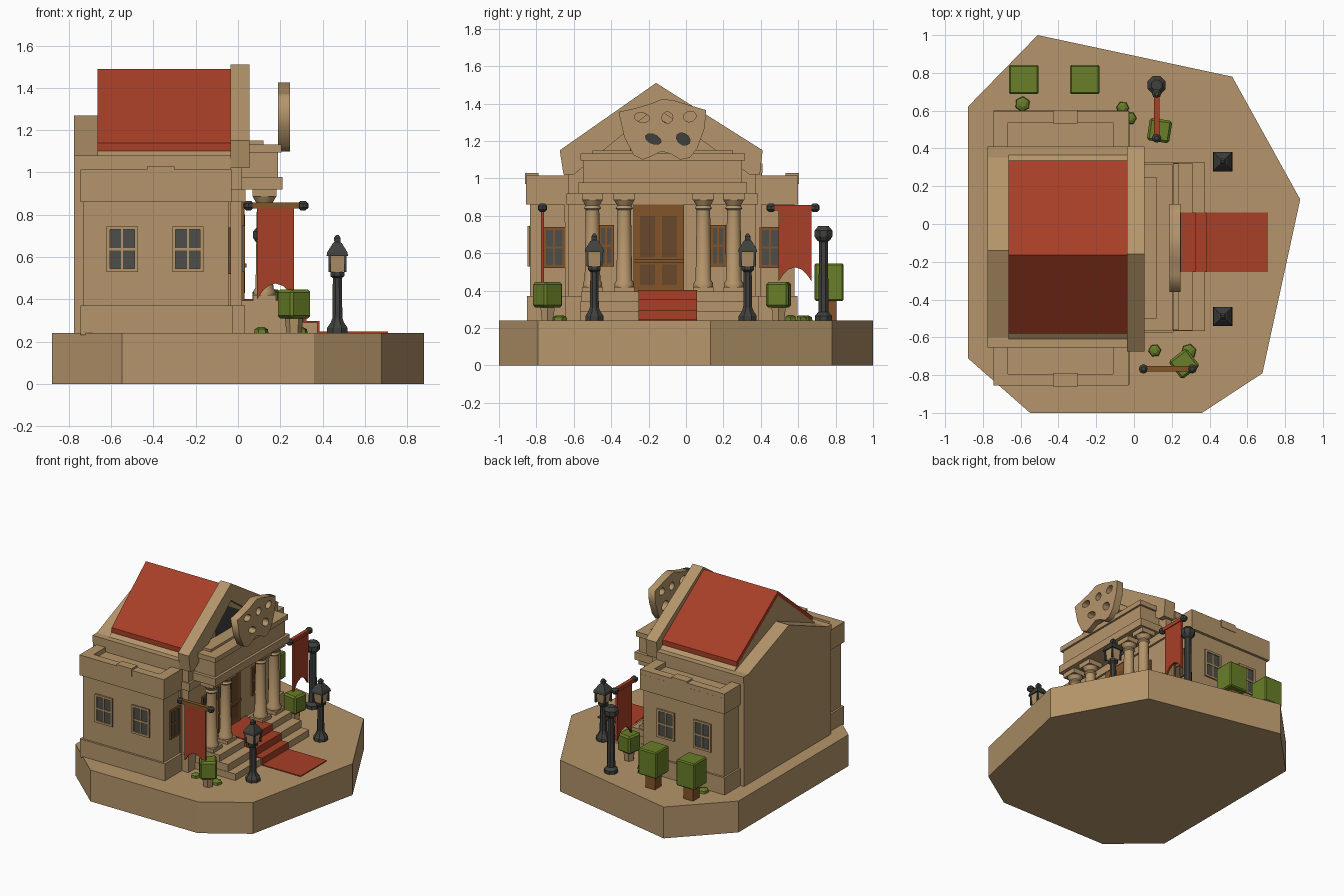
import bpy, bmesh, math
from mathutils import Matrix, Vector

if "Cube" in bpy.data.objects:
    bpy.data.objects.remove(bpy.data.objects["Cube"])

def mat(name, r, g, b):
    m = bpy.data.materials.new(name)
    m.diffuse_color = (r, g, b, 1)
    m.use_nodes = True
    m.node_tree.nodes["Principled BSDF"].inputs["Base Color"].default_value = m.diffuse_color
    return m

TAN = mat("sandstone", .46, .30, .145)
RED = mat("roof_red", .39, .05, .02)
GREEN = mat("leaf_green", .14, .21, .02)
IRON = mat("dark_iron", .05, .05, .047)
GLASS = mat("window_grey", .075, .075, .065)
BROWN = mat("door_brown", .23, .09, .022)
DKBROWN = mat("panel_brown", .14, .065, .025)
C = -.128  # y of the building's middle

def finish(name, bm, m, smooth=False):
    bmesh.ops.recalc_face_normals(bm, faces=bm.faces)
    me = bpy.data.meshes.new(name)
    bm.to_mesh(me)
    bm.free()
    me.materials.append(m)
    o = bpy.data.objects.new(name, me)
    bpy.context.collection.objects.link(o)
    if smooth:
        bpy.ops.object.select_all(action='DESELECT')
        o.select_set(True)
        bpy.context.view_layer.objects.active = o
        bpy.ops.object.shade_smooth_by_angle(angle=math.radians(40))
    return o

def box(name, x0, x1, y0, y1, z0, z1, m=TAN, rot=0, bevel=0):
    bm = bmesh.new()
    bmesh.ops.create_cube(bm, size=1)
    if bevel:
        bmesh.ops.scale(bm, vec=(x1 - x0, y1 - y0, z1 - z0), verts=bm.verts)
        bmesh.ops.bevel(bm, geom=bm.edges[:], offset=bevel, segments=1, affect='EDGES')
    else:
        bmesh.ops.scale(bm, vec=(x1 - x0, y1 - y0, z1 - z0), verts=bm.verts)
    bmesh.ops.rotate(bm, matrix=Matrix.Rotation(rot, 3, 'Z'), verts=bm.verts)
    bmesh.ops.translate(bm, vec=((x0 + x1) / 2, (y0 + y1) / 2, (z0 + z1) / 2), verts=bm.verts)
    return finish(name, bm, m)

def prism(name, pts, a, b, axis='x', m=TAN):
    """Extrude a flat outline from a to b along an axis."""
    place = {'x': lambda p: (a, *p), 'y': lambda p: (p[0], a, p[1]), 'z': lambda p: (*p, a)}[axis]
    d = Vector([(b - a) * (axis == k) for k in 'xyz'])
    bm = bmesh.new()
    f = bm.faces.new([bm.verts.new(place(p)) for p in pts])
    r = bmesh.ops.extrude_face_region(bm, geom=[f], use_keep_orig=True)
    bmesh.ops.translate(bm, vec=d, verts=[v for v in r['geom'] if isinstance(v, bmesh.types.BMVert)])
    return finish(name, bm, m)

def lathe(name, x, y, prof, sides, m=TAN, rot=0, smooth=False):
    """Stack rings of (radius, z)."""
    bm = bmesh.new()
    rings = [[bm.verts.new((x + r * math.cos(rot + 2 * math.pi * i / sides),
                            y + r * math.sin(rot + 2 * math.pi * i / sides), z))
              for i in range(sides)] for r, z in prof]
    for p, q in zip(rings, rings[1:]):
        for i in range(sides):
            j = (i + 1) % sides
            bm.faces.new((p[i], p[j], q[j], q[i]))
    bm.faces.new(rings[0])
    bm.faces.new(rings[-1])
    return finish(name, bm, m, smooth)

def window(name, axis, face, s, c, z0, z1, w, frame):
    """Pane, frame and bars on a wall facing s along the axis."""
    def plate(n, u0, u1, a, b, d, m):
        lo, hi = sorted((face - s * .004, face + s * d))
        if axis == 'x':
            box(name + n, lo, hi, u0, u1, a, b, m)
        else:
            box(name + n, u0, u1, lo, hi, a, b, m)
    h, t, zm = w / 2, .016, (z0 + z1) / 2
    plate("_pane", c - h, c + h, z0, z1, .004, GLASS)
    for k in (-1, 1):
        u = c + k * (h - t / 2)
        plate("_side", u - t / 2, u + t / 2, z0, z1, .012, frame)
    plate("_sill", c - h, c + h, z0, z0 + t, .012, frame)
    plate("_head", c - h, c + h, z1 - t, z1, .012, frame)
    plate("_bar", c - h, c + h, zm - .006, zm + .006, .009, frame)
    plate("_upright", c - .005, c + .005, z0, z1, .008, frame)

# plaza slab
prism("plaza", [(-.88, .62), (-.51, 1), (.52, .78), (.88, .13), (.68, -.79), (.36, -1),
                (-.55, -1), (-.88, -.71)], 0, .24, 'z')

# side wings: walls, plinth, parapet rim, windows
box("wing_walls", -.73, -.045, -.835, .58, .23, .9)
box("wing_plinth", -.745, -.025, -.85, .595, .23, .37)
box("wing_cornice", -.745, -.03, -.855, .6, .86, .98)
for s in (-1, 1):
    out, inn = C + s * .7275, C + s * .665
    lo, hi = sorted((out, inn))
    box("parapet_side", -.745, -.03, lo, hi, .97, 1.015)
    box("parapet_block", -.43, -.3, lo - .004, hi + .004, .97, 1.028)
    lo, hi = sorted((out, C + s * .5))
    box("parapet_back", -.745, -.667, lo, hi, .97, 1.015)
    box("parapet_front", -.11, -.03, lo, hi, .97, 1.015)
    for x in (-.548, -.237):
        window("wing_side_window", 'y', C + s * .7075, s, x, .53, .745, .148, TAN)
    window("wing_front_window", 'x', -.045, 1, C + s * .577, .52, .74, .12, BROWN)
    window("porch_window", 'x', .02, 1, C + s * .3, .53, .75, .085, BROWN)

# main hall
prism("hall_back", [(-.65, .23), (-.65, 1.06), (-.14, 1.27), (.405, 1.06), (.405, .23)], -.775, -.66)
prism("hall", [(-.645, .23), (-.65, 1.05), (-.57, 1.11), (-.165, 1.455), (.325, 1.11), (.405, 1.05),
               (.4, .23)], -.665, -.035)
prism("hall_front", [(-.63, .23), (-.63, 1.04), (-.16, 1.42), (.375, 1.04), (.375, .23)], -.036, .02)
box("hall_eaves", -.775, -.035, -.655, .41, 1.03, 1.08)
box("hall_front_plinth", -.04, .032, -.645, .39, .23, .37)
box("hall_front_band", -.04, .035, -.64, .385, .86, .92)
prism("roof", [(-.58, 1.14), (-.165, 1.49), (.335, 1.14), (.335, 1.09), (-.165, 1.44), (-.58, 1.09)],
      -.665, -.036, m=RED)
prism("gable_coping", [(-.675, 1.15), (-.16, 1.51), (.41, 1.15), (.395, 1.02), (.34, 1.02),
                       (-.16, 1.38), (-.6, 1.02), (-.655, 1.02)], -.036, .055)
prism("attic_opening", [(-.3, 1.14), (-.3, 1.22), (-.16, 1.33), (.03, 1.22), (.03, 1.14)],
      .018, .024, m=IRON)

# porch steps, from the top down
for i, (x, z) in enumerate([(.235, .395), (.31, .345), (.375, .29)]):
    box("porch_step", .0, x, -.56 - .003 * i, .32 + .003 * i, .23, z)

# red carpet following the steps
prism("carpet", [(.02, .38), (.02, .402), (.25, .402), (.25, .352), (.325, .352), (.325, .297), (.385, .297),
                 (.385, .247), (.71, .247), (.71, .235), (.3, .235)], -.255, .06, 'y', RED)

# columns
for y in (-.5, -.33, .093, .255):
    x = .125
    box("column_base", x - .055, x + .055, y - .055, y + .055, .39, .42)
    lathe("column", x, y, [(.052, .42), (.052, .44), (.042, .455), (.036, .83), (.046, .84), (.038, .855),
                           (.055, .885)], 12, smooth=True)
    box("column_capital", x - .057, x + .057, y - .057, y + .057, .885, .925)

# entablature
box("architrave", .0, .21, -.575, .325, .92, .978)
box("frieze", .0, .19, -.55, .3, .975, 1.1)
box("porch_cornice", .0, .205, -.565, .315, 1.095, 1.132)
box("porch_roof_step", .02, .12, -.5, .25, 1.13, 1.15)

# door with panels
box("door_frame", .0, .03, -.28, -.012, .39, .875, BROWN)
for y in (-.205, -.088):
    box("door_upper_panel", .0, .034, y - .04, y + .04, .58, .8, DKBROWN)
    box("door_lower_panel", .0, .034, y - .04, y + .04, .43, .54, DKBROWN)
box("door_rail", .0, .04, -.28, -.012, .55, .57, BROWN)

# shield-shaped mask with holes
cu = bpy.data.curves.new("mask_outline", 'CURVE')
cu.dimensions = '2D'
cu.fill_mode = 'BOTH'
cu.extrude = .028

def spline(pts):
    s = cu.splines.new('POLY')
    s.points.add(len(pts) - 1)
    for p, q in zip(s.points, pts):
        p.co = (*q, 0, 1)
    s.use_cyclic_u = True

spline([(-.36, 1.355), (-.27, 1.375), (-.2, 1.395), (-.125, 1.425), (-.06, 1.415), (.04, 1.385), (.107, 1.365),
        (.1, 1.27), (.06, 1.16), (.02, 1.11), (-.03, 1.1), (-.08, 1.13), (-.13, 1.145), (-.18, 1.12),
        (-.23, 1.1), (-.28, 1.125), (-.33, 1.22)])
for y, z, a, b, t in [(-.235, 1.325, .042, .026, -.2), (-.1, 1.325, .03, .03, 0), (.02, 1.33, .035, .028, .3),
                      (-.175, 1.21, .045, .025, -.4), (-.015, 1.21, .04, .03, -.6)]:
    spline([(y + a * math.cos(k) * math.cos(t) - b * math.sin(k) * math.sin(t),
             z + a * math.cos(k) * math.sin(t) + b * math.sin(k) * math.cos(t))
            for k in [i * math.pi / 5 for i in range(10)]])
tmp = bpy.data.objects.new("mask_curve", cu)
bpy.context.collection.objects.link(tmp)
bpy.context.view_layer.update()
me = bpy.data.meshes.new_from_object(tmp.evaluated_get(bpy.context.evaluated_depsgraph_get()))
bpy.data.objects.remove(tmp)
me.transform(Matrix(((0, 0, 1, .217), (1, 0, 0, 0), (0, 1, 0, 0), (0, 0, 0, 1))))
me.materials.clear()
me.materials.append(TAN)
bpy.context.collection.objects.link(bpy.data.objects.new("mask", me))

# street lamps
Q = math.pi / 4
for y in (.33, -.49):
    x = .47
    lathe("lamp_post", x, y, [(.052, .235), (.052, .265), (.034, .29), (.026, .31), (.023, .5), (.036, .51),
                              (.036, .53)], 8, IRON, Q / 2)
    lathe("lamp_lantern", x, y, [(.042, .53), (.06, .61)], 4, TAN, Q)
    lathe("lamp_roof", x, y, [(.072, .605), (.068, .622), (.03, .665), (.02, .67), (.022, .69), (.008, .705)],
          4, IRON, Q)
    for i in range(4):
        a = Q + i * math.pi / 2
        px, py = x + .052 * math.cos(a), y + .052 * math.sin(a)
        box("lamp_corner", px - .006, px + .006, py - .006, py + .006, .53, .61, IRON)

# plain iron post
lathe("iron_post", .12, .735, [(.05, .235), (.05, .265), (.03, .285), (.025, .66), (.038, .67), (.052, .69),
                               (.052, .72), (.03, .745)], 8, IRON, Q / 2)

# hanging banners: swallowtail cloth, rod, end knobs
def banner(axis, fixed, c, half, rod0, rod1, zb, zt):
    cut = [(c + half * k, zb + .075 * (1 - k * k)) for k in (-1, -.7, -.4, 0, .4, .7, 1)]
    pts = cut + [(c + half, zt), (c - half, zt)]
    prism("banner_cloth", pts, fixed - .008, fixed + .008, axis, RED)
    rod = [(rod0 if k in (0, 3) else rod1, zt + (.014 if k > 1 else -.014)) for k in range(4)]
    prism("banner_rod", rod, fixed - .014, fixed + .014, axis, BROWN if axis == 'y' else RED)
    for r in (rod0, rod1):
        x, y = (fixed, r) if axis == 'x' else (r, fixed)
        lathe("banner_knob", x, y, [(.012, zt - .022), (.025, zt - .01), (.025, zt + .01), (.012, zt + .022)],
              8, IRON)

banner('y', -.767, .178, .088, .05, .308, .4, .843)
banner('x', .12, .583, .088, .455, .69, .45, .843)

# cube trees behind the wing
for x in (-.583, -.26):
    box("tree_trunk", x - .04, x + .04, .725, .805, .23, .36, BROWN)
    box("tree_crown", x - .078, x + .078, .687, .843, .345, .545, GREEN, 0, .008)

# potted shrubs beside the porch
for x, y, r in [(.135, .495, -.15), (.265, -.74, .65)]:
    lathe("shrub_pot", x, y, [(.035, .235), (.045, .32)], 6, TAN)
    box("shrub", x - .06, x + .06, y - .06, y + .06, .31, .445, GREEN, r, .012)

# low ground plants
for x, y, r in [(-.59, .635, .042), (-.06, .615, .035), (-.02, .56, .035), (.29, -.675, .042), (.11, -.67, .035)]:
    lathe("ground_plant", x, y, [(r, .235), (r * .9, .258), (r * .4, .268)], 6, GREEN, x)
